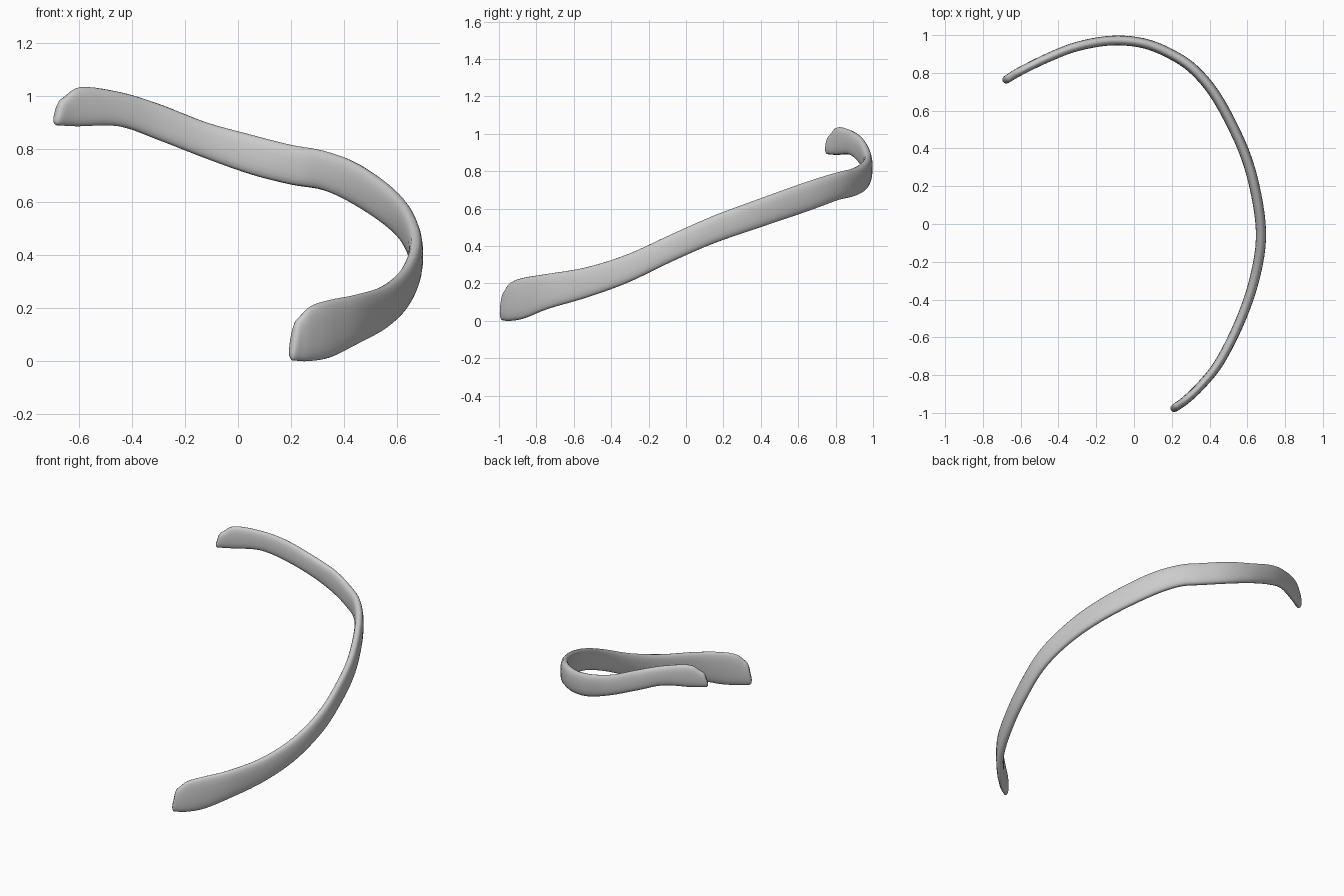
import bpy, bmesh, math
from mathutils import Vector

# Remove the default object
default = bpy.data.objects.get("Cube")
if default:
    bpy.data.objects.remove(default, do_unlink=True)

# Path stations along the band: x, y, lower edge, upper edge
STATIONS = [
    (.218, -.972, .003, .165),
    (.27, -.935, .0, .208),
    (.35, -.86, .015, .232),
    (.45, -.735, .065, .252),
    (.555, -.53, .125, .287),
    (.633, -.31, .205, .357),
    (.672, -.08, .315, .462),
    (.648, .15, .415, .563),
    (.58, .39, .498, .652),
    (.448, .655, .588, .747),
    (.325, .81, .645, .794),
    (.2, .897, .667, .817),
    (.05, .957, .705, .855),
    (-.12, .971, .765, .902),
    (-.3, .94, .835, .972),
    (-.45, .883, .887, 1.017),
    (-.6, .81, .887, 1.035),
    (-.672, .767, .891, .995),
]
STEPS = 5      # rings between two stations
SIDES = 20     # points around each ring


def smooth_path(points):
    """Interpolate the stations with a smooth spline through each one."""
    pts = [Vector(p) for p in points]
    pts = [2 * pts[0] - pts[1]] + pts + [2 * pts[-1] - pts[-2]]
    path = []
    for a, b, c, d in zip(pts, pts[1:], pts[2:], pts[3:]):
        for i in range(STEPS):
            t = i / STEPS
            path.append(0.5 * (2 * b + (c - a) * t
                               + (2 * a - 5 * b + 4 * c - d) * t ** 2
                               + (3 * b - a - 3 * c + d) * t ** 3))
    return path + [pts[-2]]


def rounded(value, power):
    return math.copysign(abs(value) ** power, value)


def ring(bm, path, index, scale=1.0, push=0.0):
    """Add one flattened oval section standing across the path."""
    x, y, low, high = path[index]
    ahead = path[min(index + 1, len(path) - 1)]
    behind = path[max(index - 1, 0)]
    along = Vector((ahead[0] - behind[0], ahead[1] - behind[1], 0)).normalized()
    outward = Vector((along.y, -along.x, 0))
    t = index / (len(path) - 1)
    half_thick = 0.5 * (0.043 + 0.012 * math.sin(math.pi * t)) * scale
    half_high = 0.5 * (high - low) * scale
    # The lower corner of each end reaches further than the upper one
    lean = 0.016 * scale * (max(0, 1 - 10 * t) - max(0, 10 * t - 9))
    centre = Vector((x, y, (low + high) / 2)) + along * push
    verts = []
    for k in range(SIDES):
        a = math.tau * k / SIDES
        side, up = rounded(math.cos(a), 0.8), rounded(math.sin(a), 0.8)
        verts.append(bm.verts.new(centre + outward * side * half_thick
                                  + along * up * lean
                                  + Vector((0, 0, up * half_high))))
    return verts


# Curved band, swept along the path with rounded ends
path = smooth_path(STATIONS)
last = len(path) - 1
bm = bmesh.new()
rings = [ring(bm, path, 0, 0.6, -0.016), ring(bm, path, 0, 0.87, -0.01)]
rings += [ring(bm, path, i) for i in range(len(path))]
rings += [ring(bm, path, last, 0.87, 0.01), ring(bm, path, last, 0.6, 0.016)]
for lower, upper in zip(rings, rings[1:]):
    for k in range(SIDES):
        n = (k + 1) % SIDES
        bm.faces.new((lower[k], lower[n], upper[n], upper[k]))
bm.faces.new(rings[0])
bm.faces.new(rings[-1])
bmesh.ops.recalc_face_normals(bm, faces=bm.faces)

mesh = bpy.data.meshes.new("curved_band")
bm.to_mesh(mesh)
bm.free()
band = bpy.data.objects.new("curved_band", mesh)
bpy.context.collection.objects.link(band)

# Plain grey surface
grey = bpy.data.materials.new("light_grey")
grey.use_nodes = True
colour = (0.6, 0.6, 0.6, 1)
grey.diffuse_color = colour
grey.node_tree.nodes["Principled BSDF"].inputs["Base Color"].default_value = colour
mesh.materials.append(grey)

# Smooth shading
for obj in bpy.context.selected_objects:
    obj.select_set(False)
band.select_set(True)
bpy.context.view_layer.objects.active = band
bpy.ops.object.shade_smooth_by_angle(angle=math.radians(60))
